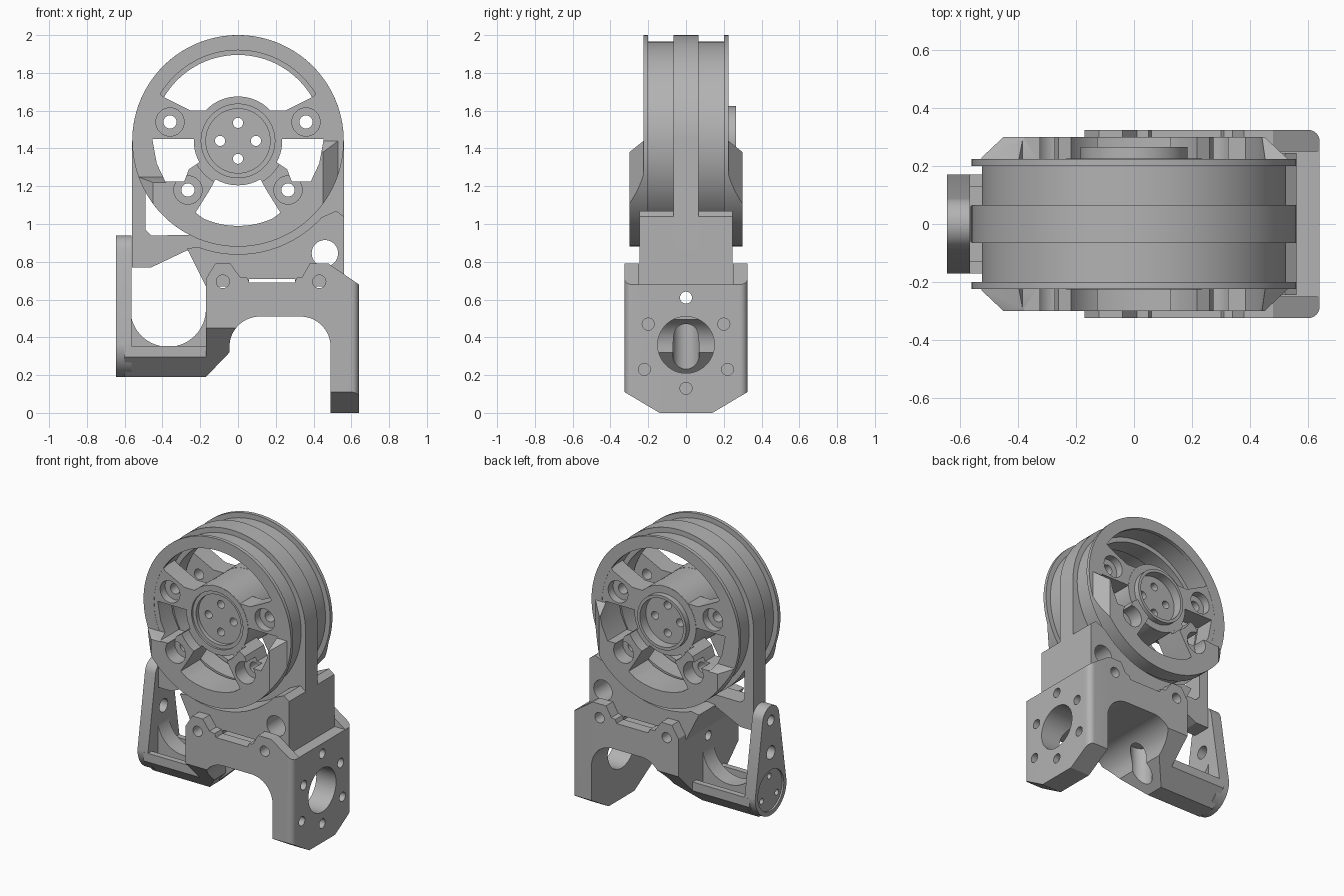
import bpy, bmesh, math

if "Cube" in bpy.data.objects:
    bpy.data.objects.remove(bpy.data.objects["Cube"])

GREY = (0.45, 0.45, 0.45, 1)
metal = bpy.data.materials.new("machined grey")
metal.use_nodes = True
metal.diffuse_color = GREY
metal.node_tree.nodes["Principled BSDF"].inputs["Base Color"].default_value = GREY
HUB = 1.44   # wheel centre height
R = 0.56     # wheel radius


def arc(cx, cy, r, start, end, n=24):
    return [(cx + r * math.cos(math.radians(start + (end - start) * i / n)),
             cy + r * math.sin(math.radians(start + (end - start) * i / n))) for i in range(n + 1)]


def circle(cx, cy, r, n=64):
    return arc(cx, cy, r, 0, 360, n)[:-1]


def prism(name, outline, a, b, axis="y"):
    """Extrude an outline along an axis between a and b."""
    place = {"x": lambda p: (a, p[0], p[1]), "y": lambda p: (p[0], a, p[1]), "z": lambda p: (p[0], p[1], a)}[axis]
    step = {"x": (b - a, 0, 0), "y": (0, b - a, 0), "z": (0, 0, b - a)}[axis]
    bm = bmesh.new()
    face = bm.faces.new([bm.verts.new(place(p)) for p in outline])
    new = bmesh.ops.extrude_face_region(bm, geom=[face])["geom"]
    bmesh.ops.translate(bm, vec=step, verts=[v for v in new if isinstance(v, bmesh.types.BMVert)])
    bmesh.ops.recalc_face_normals(bm, faces=bm.faces)
    mesh = bpy.data.meshes.new(name)
    bm.to_mesh(mesh)
    bm.free()
    mesh.materials.append(metal)
    obj = bpy.data.objects.new(name, mesh)
    bpy.context.collection.objects.link(obj)
    return obj


def cut(obj, outline, a, b, axis="y"):
    """Remove an extruded outline from a part."""
    tool = prism("cutter", outline, a, b, axis)
    tool.hide_render = True
    mod = obj.modifiers.new("cut", "BOOLEAN")
    mod.operation = "DIFFERENCE"
    mod.solver = "EXACT"
    mod.object = tool
    bpy.context.view_layer.objects.active = obj
    bpy.ops.object.modifier_apply(modifier=mod.name)
    bpy.data.objects.remove(tool)


def box(x0, x1, y0, y1):
    return [(x0, y0), (x1, y0), (x1, y1), (x0, y1)]


SIDE = [(-0.454, 1.45), (-0.22, 1.45), (-0.195, 1.42), (-0.2, 1.33), (-0.26, 1.29),
        (-0.285, 1.225), (-0.385, 1.225), (-0.43, 1.32)]
WINDOWS = [arc(0, HUB, 0.487, 31, 149) + [(-0.39, 1.67), (-0.25, 1.6)] + arc(0, HUB, 0.235, 137, 43)
           + [(0.25, 1.6), (0.39, 1.67)],
           SIDE, [(-x, z) for x, z in SIDE],
           arc(0, HUB, 0.45, 246, 294) + [(0.225, 1.06), (0.15, 1.18), (0.12, 1.235)]
           + arc(0, HUB, 0.235, 300, 240) + [(-0.12, 1.235), (-0.15, 1.18), (-0.225, 1.06)]]
UPPER = [(-0.36, 1.54), (0.36, 1.54)]
LOWER = [(-0.265, 1.18), (0.265, 1.18)]

# Drum of the wheel
drum = prism("wheel_drum", circle(0, HUB, 0.525, 96), -0.21, 0.21)
cut(drum, circle(0, HUB, 0.487, 96), -0.3, 0.3)

for s, side in ((-1, "front"), (1, "back")):
    # Thin flange
    flange = prism(side + "_flange", circle(0, HUB, R, 96), s * 0.2, s * 0.225)
    cut(flange, circle(0, HUB, 0.48, 96), -0.4, 0.4)

    # Spoked face with screw seats
    spokes = prism(side + "_spokes", circle(0, HUB, 0.5, 96), s * 0.09, s * 0.224)
    cut(spokes, circle(0, HUB, 0.222), -0.4, 0.4)
    # Thick lower part of the face, starting lower on the right
    guard = prism(side + "_lower_guard", circle(0, HUB, R, 96), s * 0.21, s * 0.3)
    cut(guard, circle(0, HUB, 0.25), -0.4, 0.4)
    for top, drop, x0, x1 in ((1.44, 0.06, -0.7, 0.7), (1.25, 0.03, -0.7, -0.38)):
        cut(guard, [(s * 0.15, top), (s * 0.225, top), (s * 0.3, top - drop), (s * 0.32, top - drop),
                    (s * 0.32, 2.1), (s * 0.15, 2.1)], x0, x1, "x")
    for e in (-1, 1):
        cut(guard, [(e * 0.429, s * 0.32), (e * 0.53, s * 0.225), (e * 0.7, s * 0.225), (e * 0.7, s * 0.32)],
            0.7, 2.1, "z")
    for part in (spokes, guard):
        for w in WINDOWS:
            cut(part, w, -0.4, 0.4)
        for x, z in LOWER:
            cut(part, circle(x, z, 0.035, 24), -0.4, 0.4)
            cut(part, circle(x, z, 0.075, 32), s * 0.2, s * 0.4)
    for x, z in UPPER:
        cut(spokes, circle(x, z, 0.035, 24), -0.4, 0.4)
        cut(spokes, circle(x, z, 0.075, 32), s * 0.17, s * 0.4)

# Hub with recessed ends and four through holes
hub = prism("hub", circle(0, HUB, 0.234), -0.226, 0.226)
boss = prism("hub_back_boss", circle(0, HUB, 0.185), 0.2, 0.265)
cut(hub, circle(0, HUB, 0.195), -0.4, -0.212)
cut(hub, circle(0, HUB, 0.17), -0.4, -0.185)
cut(hub, circle(0, HUB, 0.165), 0.2, 0.4)
cut(boss, circle(0, HUB, 0.165), 0.1, 0.4)
for i in range(4):
    a = i * math.pi / 2
    cut(hub, circle(0.095 * math.cos(a), HUB + 0.095 * math.sin(a), 0.027, 20), -0.4, 0.4)

# Central frame: band around the wheel with straight legs
frame = prism("central_frame", arc(0, HUB, R, 0, 180, 64) +
              [(-R, 0.77), (-0.46, 0.77), (-0.27, 0.86), (0, 0.8), (R, 0.8)], -0.065, 0.065)
cut(frame, circle(0, HUB, 0.455, 96), -0.3, 0.3)
cut(frame, arc(0, HUB, R, 209, 243) + [(-0.46, 0.94), (-0.49, 0.97)], -0.3, 0.3)

# Mounting block under the wheel
mount = prism("mount_block", [(-0.17, 0.67), (0.05, 0.67), (0.06, 0.71), (0.3, 0.71), (0.31, 0.67), (R, 0.67),
                              (R, 1.04), (0.52, 1.07), (0.25, 0.95), (-0.27, 0.87), (-0.2, 0.73)], -0.245, 0.245)
cut(mount, circle(0, HUB, 0.6, 96), -0.3, 0.3)
for part in (frame, mount):
    cut(part, circle(0.46, 0.845, 0.07, 32), -0.3, 0.3)

# Lower body: arched bracket with a narrower tray on the right-hand end
body = prism("lower_body", [(-0.6, 0.355), (-0.17, 0.355), (-0.17, 0.71), (-0.12, 0.79), (-0.04, 0.79), (0.01, 0.72),
                            (0.05, 0.715), (0.06, 0.69), (0.3, 0.69), (0.31, 0.715), (0.34, 0.72),
                            (0.38, 0.79), (0.48, 0.79), (0.64, 0.68), (0.64, 0), (0.49, 0)]
             + arc(0.33, 0.35, 0.16, 0, 90) + arc(0.115, 0.35, 0.16, 90, 180)
             + [(-0.045, 0.32), (-0.17, 0.19), (-0.6, 0.19)], -0.325, 0.325)
cut(body, box(-0.3, 0.7, -0.25, 0.25), 0.68, 0.9, "z")
for s in (-1, 1):
    cut(body, [(s * 0.325, 0.45), (s * 0.065, 0.19), (s * 0.065, 0.1), (s * 0.4, 0.1), (s * 0.4, 0.45)],
        -0.7, 0.1, "x")
    cut(body, box(-0.7, -0.17, s * 0.17, s * 0.4), 0.1, 0.5, "z")
    cut(body, [(s * 0.325, 0.11), (s * 0.14, 0), (s * 0.14, -0.1), (s * 0.4, -0.1), (s * 0.4, 0.11)],
        0.4, 0.7, "x")
    # rounded outer corners
    cut(body, arc(0.6, s * 0.285, 0.04, 0, s * 90, 8) + [(0.6, s * 0.35), (0.7, s * 0.35), (0.7, s * 0.285)],
        -0.1, 0.9, "z")
cut(body, box(-0.565, -0.17, -0.13, 0.13), 0.29, 0.5, "z")
# upright groove in the arch wall
cut(body, circle(-0.06, 0, 0.07, 32), 0.1, 0.5, "z")
for x in (-0.08, 0.43):
    cut(body, circle(x, 0.695, 0.035, 24), -0.4, 0.4)

# Bearing bore and bolt circle in the end plate
cut(body, circle(0, 0.36, 0.15), 0.4, 0.7, "x")
for y, z, depth in [(0, 0.61, 1), (-0.2, 0.47, 0.2), (0.2, 0.47, 0.2), (-0.22, 0.23, 0.2), (0.22, 0.23, 0.2),
                    (0, 0.13, 0.1)]:
    cut(body, circle(y, z, 0.032, 20), 0.7 - depth, 0.7, "x")

# Curved web joining the tray to the body
prism("tray_web", [(-0.59, 0.55)] + arc(-0.37, 0.55, 0.2, 180, 270) + arc(-0.37, 0.55, 0.2, 270, 360)
      + [(-0.15, 0.55), (-0.15, 0.25), (-0.59, 0.25)], -0.06, 0.06)

# Tapered side link
link = prism("side_link", arc(0, 0.36, 0.17, 180, 360, 32) + arc(0, 0.85, 0.09, 10, 170), -0.645, -0.565, "x")
cut(link, circle(0, 0.36, 0.14), -0.7, -0.633, "x")
cut(link, circle(0, 0.84, 0.035, 24), -0.7, -0.5, "x")
cut(link, circle(0, 0.62, 0.045, 24), -0.7, -0.5, "x")
for a in (90, 210, 330):
    y, z = 0.095 * math.cos(math.radians(a)), 0.36 + 0.095 * math.sin(math.radians(a))
    cut(link, circle(y, z, 0.02, 16), -0.7, -0.6, "x")

# Smooth curved walls, keep machined edges crisp
for obj in bpy.context.scene.objects:
    if obj.type == "MESH" and metal.name in obj.data.materials:
        bpy.ops.object.select_all(action="DESELECT")
        obj.select_set(True)
        bpy.context.view_layer.objects.active = obj
        bpy.ops.object.shade_smooth_by_angle(angle=math.radians(25))
